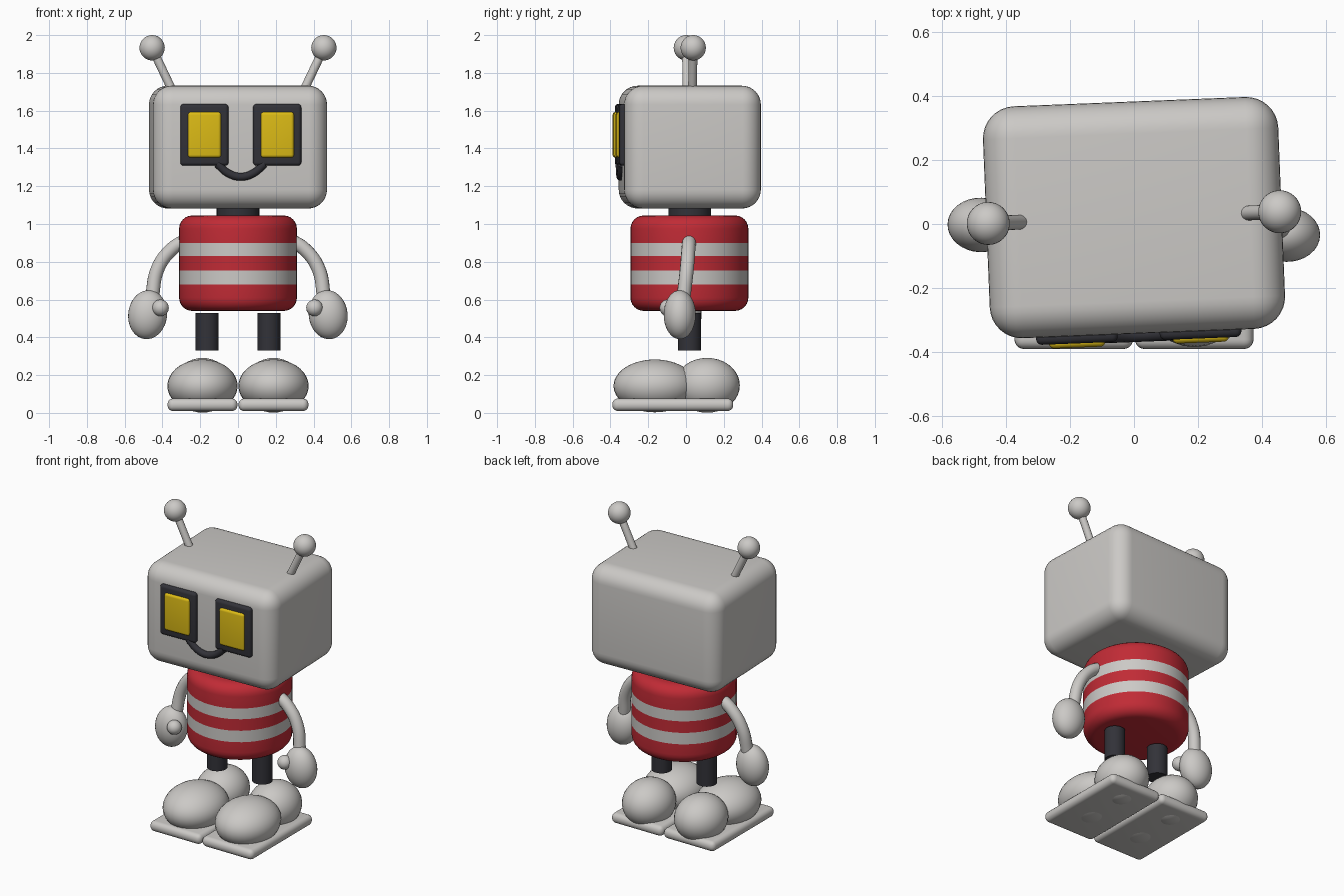
import bpy, bmesh, math
from mathutils import Matrix, Vector

cube = bpy.data.objects.get("Cube")
if cube:
    bpy.data.objects.remove(cube, do_unlink=True)


def material(name, r, g, b):
    m = bpy.data.materials.new(name)
    m.use_nodes = True
    m.diffuse_color = (r, g, b, 1)
    m.node_tree.nodes["Principled BSDF"].inputs["Base Color"].default_value = (r, g, b, 1)
    return m


GREY = material("light_grey", 0.6, 0.585, 0.565)
RED = material("red", 0.53, 0.024, 0.036)
DARK = material("charcoal", 0.032, 0.032, 0.04)
YELLOW = material("yellow", 0.72, 0.5, 0.008)

# The head turns slightly one way, the arms the other
HEAD = Matrix.Translation((0, 0.02, 0)) @ Matrix.Rotation(math.radians(2.3), 4, "Z")
ARMS = Matrix.Rotation(math.radians(-1.8), 4, "Z")
STILL = Matrix.Identity(4)


def finish(obj, mat, frame):
    """Colour, place and smooth a part."""
    if not obj.data.materials:
        obj.data.materials.append(mat)
    obj.matrix_world = frame @ obj.matrix_world
    bpy.ops.object.select_all(action="DESELECT")
    obj.select_set(True)
    bpy.context.view_layer.objects.active = obj
    if obj.type == "CURVE":
        bpy.ops.object.convert(target="MESH")
    bpy.ops.object.shade_smooth_by_angle(angle=math.radians(40))
    return bpy.context.object


def add_mesh(name, bm, mat, frame):
    me = bpy.data.meshes.new(name)
    bm.to_mesh(me)
    bm.free()
    obj = bpy.data.objects.new(name, me)
    bpy.context.collection.objects.link(obj)
    return finish(obj, mat, frame)


def ball(name, centre, radii, mat, frame=STILL, tilt=0):
    bm = bmesh.new()
    place = (Matrix.Translation(centre) @ Matrix.Rotation(tilt, 4, "Y")
             @ Matrix.Diagonal((*radii, 1)))
    bmesh.ops.create_uvsphere(bm, u_segments=32, v_segments=18, radius=1, matrix=place)
    return add_mesh(name, bm, mat, frame)


def box(name, centre, size, bevel, mat, frame=STILL, segments=5):
    bm = bmesh.new()
    place = Matrix.Translation(centre) @ Matrix.Diagonal((*size, 1))
    bmesh.ops.create_cube(bm, size=1, matrix=place)
    bmesh.ops.bevel(bm, geom=bm.edges[:], offset=bevel, segments=segments,
                    profile=0.5, affect="EDGES", clamp_overlap=True)
    return add_mesh(name, bm, mat, frame)


def rod(name, start, end, radius, mat, frame=STILL):
    a, b = Vector(start), Vector(end)
    bm = bmesh.new()
    place = Matrix.Translation((a + b) / 2) @ (b - a).to_track_quat("Z", "Y").to_matrix().to_4x4()
    bmesh.ops.create_cone(bm, cap_ends=True, segments=32, radius1=radius, radius2=radius,
                          depth=(b - a).length, matrix=place)
    return add_mesh(name, bm, mat, frame)


def tube(name, points, radius, mat, frame=STILL):
    cu = bpy.data.curves.new(name, "CURVE")
    cu.dimensions = "3D"
    cu.bevel_depth = radius
    cu.bevel_resolution = 5
    cu.use_fill_caps = True
    spline = cu.splines.new("BEZIER")
    spline.bezier_points.add(len(points) - 1)
    for bp, p in zip(spline.bezier_points, points):
        bp.co = p
        bp.handle_left_type = bp.handle_right_type = "AUTO"
    obj = bpy.data.objects.new(name, cu)
    bpy.context.collection.objects.link(obj)
    return finish(obj, mat, frame)


# Striped body: a lathed profile with rounded rims, coloured by height
R, LOW, HIGH, RIM = 0.312, 0.54, 1.045, 0.07
STRIPES = [0.68, 0.755, 0.83, 0.9]
arc = [math.radians(15 * i) for i in range(7)]
profile = [(0, LOW)]
profile += [(R - RIM + RIM * math.sin(a), LOW + RIM - RIM * math.cos(a)) for a in arc]
profile += [(R, z) for z in STRIPES]
profile += [(R - RIM + RIM * math.cos(a), HIGH - RIM + RIM * math.sin(a)) for a in arc]
profile += [(0, HIGH)]
bm = bmesh.new()
verts = [bm.verts.new((r, 0, z)) for r, z in profile]
edges = [bm.edges.new(pair) for pair in zip(verts, verts[1:])]
bmesh.ops.spin(bm, geom=verts + edges, cent=(0, 0, 0), axis=(0, 0, 1),
               angle=math.tau, steps=48, use_merge=False)
bmesh.ops.remove_doubles(bm, verts=bm.verts[:], dist=0.0001)
bmesh.ops.recalc_face_normals(bm, faces=bm.faces[:])
for f in bm.faces:
    z = f.calc_center_median().z
    f.material_index = sum(z > s for s in STRIPES) % 2
body = add_mesh("body", bm, RED, Matrix.Translation((0, 0.018, 0)))
body.data.materials.append(GREY)

# Neck and head
rod("neck", (0, 0.02, 1.0), (0, 0.02, 1.12), 0.113, DARK)
box("head", (0, 0, 1.407), (0.922, 0.724, 0.65), 0.1, GREY, HEAD, 8)

# Smile
tube("smile", [(-0.125, -0.367, 1.318), (-0.065, -0.367, 1.268), (0, -0.367, 1.25),
               (0.065, -0.367, 1.268), (0.125, -0.367, 1.318)], 0.021, DARK, HEAD)

# Paired parts
for side, s in (("left", 1), ("right", -1)):
    # Eyes
    box(side + "_eye_frame", (s * 0.193, -0.365, 1.472), (0.255, 0.04, 0.326), 0.018, DARK, HEAD)
    box(side + "_eye", (s * 0.193, -0.378, 1.472), (0.176, 0.04, 0.242), 0.016, YELLOW, HEAD)

    # Antennae
    rod(side + "_antenna", (s * 0.345, 0, 1.7), (s * 0.445, 0, 1.91), 0.023, GREY, HEAD)
    ball(side + "_antenna_ball", (s * 0.455, 0, 1.933), (0.067,) * 3, GREY, HEAD)

    # Arms
    tube(side + "_arm", [(s * 0.27, 0.026, 0.918), (s * 0.35, 0.024, 0.868),
                         (s * 0.425, 0.018, 0.765), (s * 0.457, 0, 0.6)], 0.037, GREY, ARMS)
    ball(side + "_hand", (s * 0.478, -0.018, 0.52), (0.103, 0.085, 0.13), GREY, ARMS, s * -0.12)
    ball(side + "_thumb", (s * 0.408, -0.083, 0.556), (0.044,) * 3, GREY, ARMS)

    # Legs and feet
    rod(side + "_leg", (s * 0.163, 0.018, 0.33), (s * 0.163, 0.018, 0.53), 0.061, DARK)
    ball(side + "_toe", (s * 0.188, -0.165, 0.143), (0.186, 0.219, 0.14), GREY)
    ball(side + "_heel", (s * 0.188, 0.112, 0.146), (0.155, 0.173, 0.145), GREY)
    box(side + "_sole", (s * 0.188, -0.07, 0.043), (0.37, 0.64, 0.066), 0.03, GREY)
